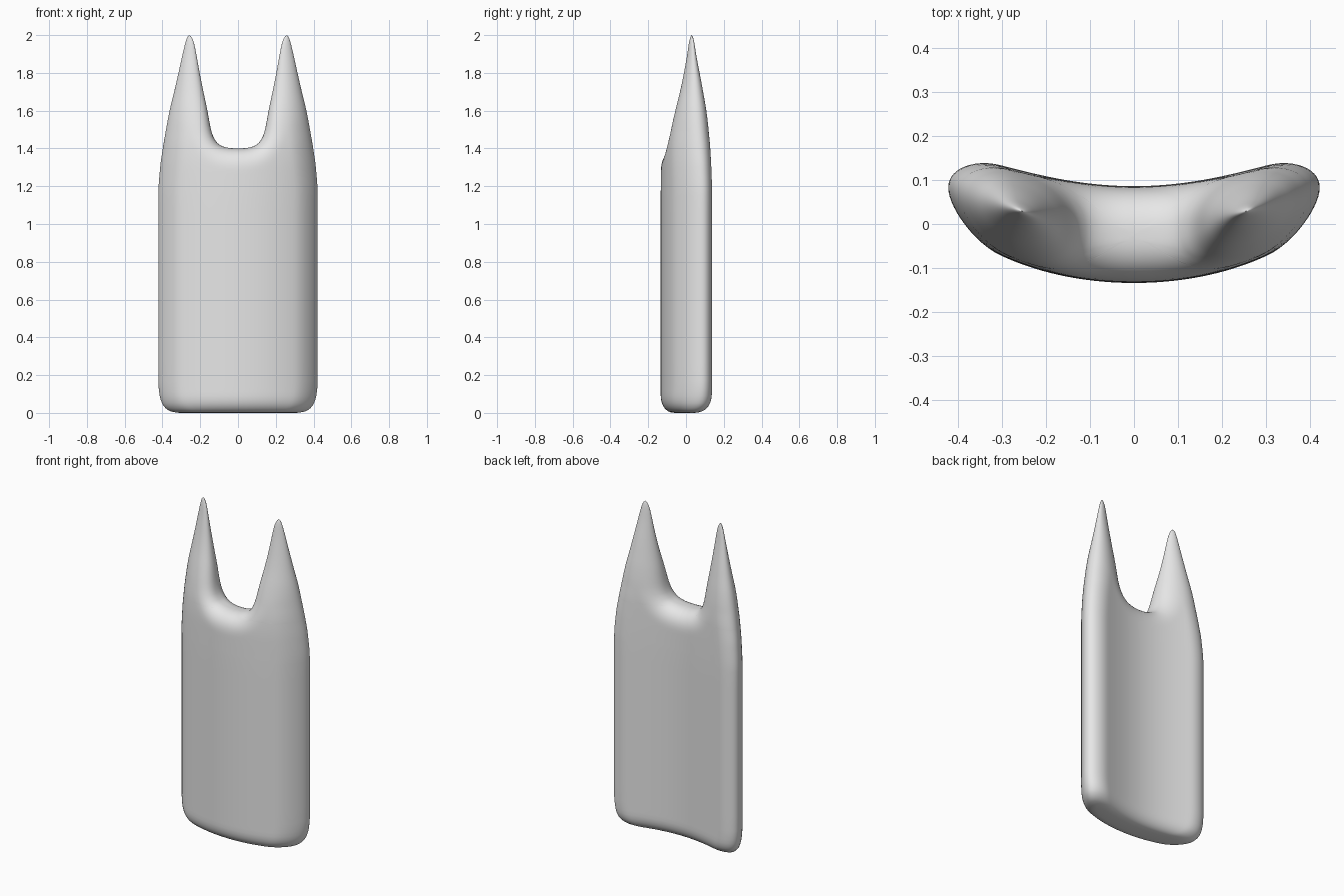
import bpy, bmesh, math

if "Cube" in bpy.data.objects:
    bpy.data.objects.remove(bpy.data.objects["Cube"])

def curve(pts):
    """Monotone smooth interpolation through (z, value) pairs."""
    n = len(pts)
    sl = [(pts[i + 1][1] - pts[i][1]) / (pts[i + 1][0] - pts[i][0]) for i in range(n - 1)]
    tan = [sl[0]]
    for a, b in zip(sl, sl[1:]):
        tan.append(2 * a * b / (a + b) if a * b > 0 else 0.0)
    tan.append(sl[-1])

    def f(z):
        if z <= pts[0][0]:
            return pts[0][1]
        for i in range(n - 1):
            z0, v0 = pts[i]
            z1, v1 = pts[i + 1]
            if z <= z1:
                d = z1 - z0
                t = (z - z0) / d
                return ((2*t**3 - 3*t*t + 1) * v0 + (t**3 - 2*t*t + t) * d * tan[i]
                        + (3*t*t - 2*t**3) * v1 + (t**3 - t*t) * d * tan[i + 1])
        return pts[-1][1]
    return f

# Outer edge, notch edge and half thickness, all by height
outer = curve([(0, .31), (.006, .35), (.02, .378), (.05, .402), (.1, .416), (.17, .422),
               (1.15, .422), (1.3, .412), (1.4, .398), (1.5, .381), (1.6, .362), (1.7, .338),
               (1.8, .315), (1.9, .293), (1.95, .281), (1.98, .272), (1.993, .265), (2, .257)])
inner = curve([(1.4, 0), (1.401, .03), (1.405, .06), (1.415, .09), (1.43, .11), (1.46, .13),
               (1.5, .143), (1.55, .153), (1.6, .162), (1.7, .183), (1.8, .203), (1.9, .221),
               (1.95, .231), (1.98, .241), (1.993, .249), (2, .257)])
thick = curve([(1.15, .11), (1.3, .108), (1.4, .104), (1.5, .094), (1.6, .078), (1.7, .058),
               (1.8, .039), (1.9, .0215), (1.95, .0145), (1.98, .009), (1.993, .005), (2, 0)])

def rounding(d, r, n):
    """0 at an edge, rising to 1 at distance r from it."""
    if r < 1e-6:
        return 0.0
    q = min(1.0, max(0.0, 1 - d / r))
    return (1 - q ** n) ** (1 / n)

def smooth(a, b, v):
    t = min(1.0, max(0.0, (v - a) / (b - a)))
    return t * t * (3 - 2 * t)

# Heights of the cross-sections, closer together at the rounded places
rows = [0, .003, .008, .015, .025, .038, .052, .07, .09, .115, .14, .17]
rows += [.17 + .98 * i / 10 for i in range(1, 11)]
rows += [1.18, 1.21, 1.24, 1.265, 1.285, 1.305, 1.325, 1.342, 1.357, 1.37, 1.38, 1.388,
         1.394, 1.3975, 1.3993, 1.4]
rows += [1.4003, 1.401, 1.4025, 1.405, 1.409, 1.415, 1.422, 1.43, 1.445, 1.46, 1.48]
rows += [1.5 + .025 * i for i in range(19)]
rows += [1.963, 1.974, 1.982, 1.988, 1.993, 1.997, 2.0]
notch = [(inner(z), z) for z in rows if z >= 1.4]

def notch_distance(x, z):
    best = 9.0
    for (ax, az), (bx, bz) in zip(notch, notch[1:]):
        dx, dz = bx - ax, bz - az
        t = min(1, max(0, ((x - ax) * dx + (z - az) * dz) / (dx * dx + dz * dz)))
        best = min(best, math.hypot(x - ax - t * dx, z - az - t * dz))
    return best

def section(x, z, xi, xo):
    """Front and back y of the curved plate at one point."""
    w = smooth(1.3, 1.8, z)
    half = (xo - xi) / 2
    mid = (1 - w) * (-.024 + .6 * x * x) + w * (.03 + .25 * (x - .257))
    h = thick(z) * (1 - .25 * (1 - w) * (x / .42) ** 4)
    h *= rounding(xo - x, min(half, .12), 2)
    if z > 1.2:
        h *= rounding(notch_distance(x, z), min(.12, half), 2.5 - .5 * w)
    if z < .1:
        h *= .3 + .7 * rounding(z, .1, 2.3)
    return mid - h, mid + h

# Right half of the body, with one pointed prong
COLS = 36
bm = bmesh.new()
front, back = [], []
for z in rows:
    xi, xo = inner(z), outer(z)
    f, b = [], []
    for j in range(COLS + 1):
        s = (1 - math.cos(math.pi * j / COLS)) / 2
        x = xi + (xo - xi) * s
        yf, yb = section(x, z, xi, xo)
        f.append(bm.verts.new((x, yf, z)))
        b.append(bm.verts.new((x, yb, z)))
    front.append(f)
    back.append(b)
for i in range(len(rows) - 1):
    for j in range(COLS):
        bm.faces.new((front[i][j], front[i][j + 1], front[i + 1][j + 1], front[i + 1][j]))
        bm.faces.new((back[i][j], back[i + 1][j], back[i + 1][j + 1], back[i][j + 1]))
# Underside
for j in range(COLS):
    bm.faces.new((front[0][j], back[0][j], back[0][j + 1], front[0][j + 1]))
bmesh.ops.remove_doubles(bm, verts=bm.verts, dist=1e-5)
for face in bm.faces:
    face.smooth = True

mesh = bpy.data.meshes.new("pronged_plate")
bm.to_mesh(mesh)
bm.free()
plate = bpy.data.objects.new("pronged_plate", mesh)
bpy.context.collection.objects.link(plate)
mirror = plate.modifiers.new("mirror", 'MIRROR')
mirror.merge_threshold = 1e-4

grey = bpy.data.materials.new("light_grey")
grey.diffuse_color = (.8, .8, .8, 1)
grey.use_nodes = True
grey.node_tree.nodes["Principled BSDF"].inputs["Base Color"].default_value = grey.diffuse_color
mesh.materials.append(grey)
